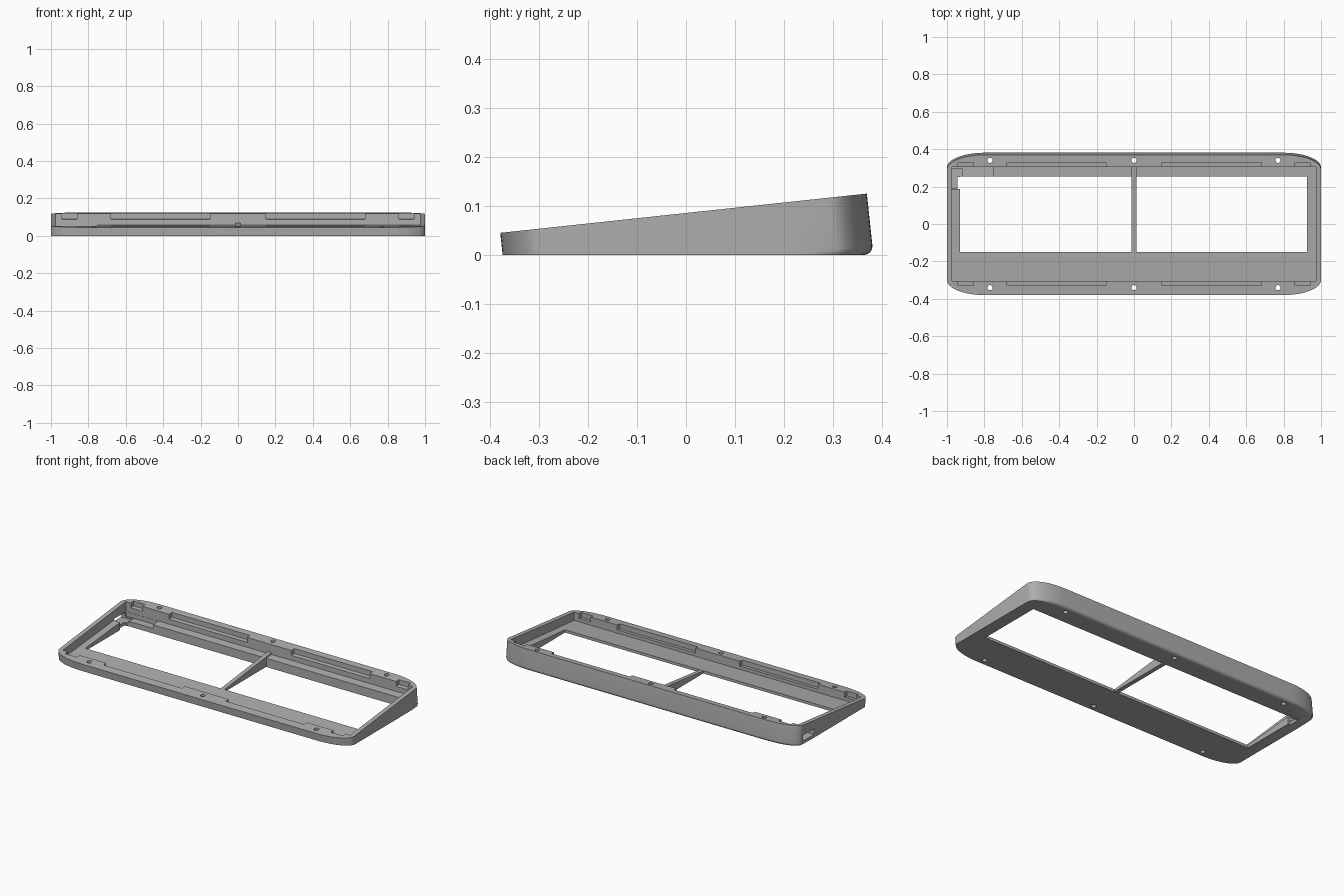
import bpy, bmesh, math
from mathutils import Matrix, Vector

cube = bpy.data.objects.get("Cube")
if cube:
    bpy.data.objects.remove(cube, do_unlink=True)

# Single plastic colour
grey = bpy.data.materials.new("grey plastic")
grey.use_nodes = True
colour = (0.42, 0.42, 0.42, 1)
grey.diffuse_color = colour
grey.node_tree.nodes["Principled BSDF"].inputs["Base Color"].default_value = colour

SLOPE = 0.107
TILT = Matrix.Translation((0, -0.005, 0.085)) @ Matrix.Rotation(math.atan(SLOPE), 4, 'X')


def rim(y):
    return 0.0855 + SLOPE * y


def finish(bm, name):
    bmesh.ops.recalc_face_normals(bm, faces=bm.faces)
    mesh = bpy.data.meshes.new(name)
    bm.to_mesh(mesh)
    bm.free()
    mesh.materials.append(grey)
    ob = bpy.data.objects.new(name, mesh)
    bpy.context.collection.objects.link(ob)
    return ob


def prism(name, profile, x0, x1):
    """Extrude a (y, z) profile along x."""
    bm = bmesh.new()
    ends = [[bm.verts.new((x, y, z)) for y, z in profile] for x in (x0, x1)]
    bm.faces.new(ends[0])
    bm.faces.new(ends[1])
    n = len(profile)
    for i in range(n):
        j = (i + 1) % n
        bm.faces.new((ends[0][i], ends[0][j], ends[1][j], ends[1][i]))
    return finish(bm, name)


def box(name, x0, x1, y0, y1, z0, z1):
    return prism(name, [(y0, z0), (y1, z0), (y1, z1), (y0, z1)], x0, x1)


def outline(inset, steps=14):
    """Long rectangle with elliptical corners, inset on all sides."""
    a, b = 0.2 - inset, 0.08 - inset
    cx, cy = 0.8, 0.297
    pts = []
    for k, (sx, sy) in enumerate(((1, 1), (-1, 1), (-1, -1), (1, -1))):
        for i in range(steps + 1):
            t = math.pi / 2 * (k + i / steps)
            pts.append((sx * cx + a * math.cos(t), sy * cy + b * math.sin(t)))
    return pts


# Tilted body with rounded underside, trimmed flat on the ground
FILLET = 0.018
levels = [(0, 0)]
for i in range(7):
    t = math.pi / 2 * i / 6
    levels.append((-0.106 - FILLET * math.sin(t), FILLET * (1 - math.cos(t))))
bm = bmesh.new()
rings = [[bm.verts.new(TILT @ Vector((x, y, w))) for x, y in outline(inset)]
         for w, inset in levels]
for low, high in zip(rings[1:], rings):
    for i in range(len(low)):
        j = (i + 1) % len(low)
        bm.faces.new((low[i], low[j], high[j], high[i]))
bm.faces.new(rings[0])
bm.faces.new(rings[-1])
cut = bmesh.ops.bisect_plane(bm, geom=bm.verts[:] + bm.edges[:] + bm.faces[:],
                             plane_co=(0, 0, 0), plane_no=(0, 0, 1), clear_inner=True)
edges = [e for e in bm.edges if e.is_boundary]
bmesh.ops.holes_fill(bm, edges=edges, sides=0)
body = finish(bm, "case_frame")

# Cavity above the sloping floor
cutters = [prism("cavity_cutter",
                 [(-0.305, 0.003), (0.305, 0.0575), (0.305, 0.3), (-0.305, 0.3)],
                 -0.973, 0.973)]
# Large floor opening
cutters.append(box("opening_cutter", -0.93, 0.925, -0.15, 0.255, -0.1, 0.3))

# Clip notches along both long rims
for side in (-1, 1):
    for x0, x1 in ((0.15, 0.68), (0.86, 0.94)):
        for y0, y1 in ((0.29, 0.33), (-0.33, -0.29)):
            profile = [(y0, rim(y0) - 0.03), (y1, rim(y1) - 0.03), (y1, 0.3), (y0, 0.3)]
            cutters.append(prism("notch_cutter", profile, *sorted((side * x0, side * x1))))

# Screw holes
for x in (-0.77, 0, 0.77):
    for y in (-0.34, 0.34):
        bm = bmesh.new()
        bmesh.ops.create_cone(bm, cap_ends=True, segments=20, radius1=0.014,
                              radius2=0.014, depth=0.6,
                              matrix=Matrix.Translation((x, y, 0)))
        cutters.append(finish(bm, "screw_hole_cutter"))

# Cable port in the side wall and the pocket behind it
cutters.append(box("port_cutter", -1.1, -0.92, 0.19, 0.296, 0.02, 0.056))
cutters.append(box("pocket_cutter", -0.972, -0.755, 0.188, 0.304, 0.03, 0.2))
cutters.append(box("pocket_slot_cutter", -0.945, -0.9, 0.186, 0.25, -0.1, 0.2))

bpy.context.view_layer.objects.active = body
for cutter in cutters:
    cutter.hide_render = True
    mod = body.modifiers.new("cut", 'BOOLEAN')
    mod.operation = 'DIFFERENCE'
    mod.solver = 'EXACT'
    mod.object = cutter
    bpy.ops.object.modifier_apply(modifier=mod.name)
    bpy.data.objects.remove(cutter, do_unlink=True)

# Wedge-shaped centre rib
rib = prism("centre_rib", [(-0.155, 0.001), (0.31, 0.001), (0.31, 0.068), (-0.155, 0.015)],
            -0.013, 0.013)

bpy.ops.object.select_all(action='DESELECT')
body.select_set(True)
bpy.ops.object.shade_smooth_by_angle(angle=math.radians(30))
